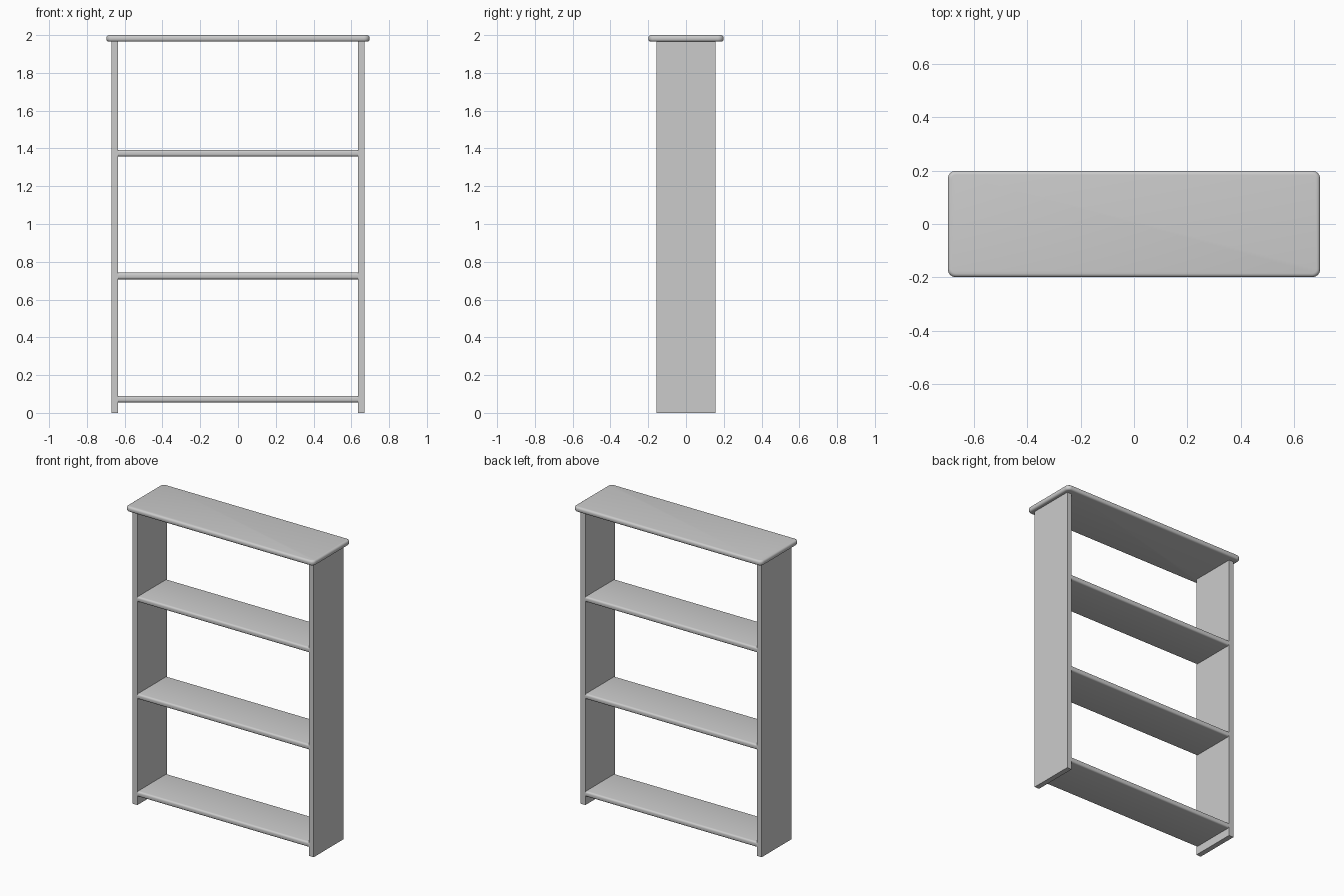
import bpy, bmesh

if "Cube" in bpy.data.objects:
    bpy.data.objects.remove(bpy.data.objects["Cube"])


def board(name, size, center, corner=0.0, rim=0.0, long_only=False):
    """Box board with optional rounded plan corners and rounded rim edges."""
    bm = bmesh.new()
    bmesh.ops.create_cube(bm, size=1)
    bmesh.ops.scale(bm, vec=size, verts=bm.verts)
    if corner:
        upright = [e for e in bm.edges
                   if abs(e.verts[0].co.z - e.verts[1].co.z) > 1e-4]
        bmesh.ops.bevel(bm, geom=upright, offset=corner, segments=6,
                        profile=0.5, affect='EDGES')
    if rim:
        edges = [e for e in bm.edges
                 if abs(e.verts[0].co.z - e.verts[1].co.z) < 1e-4]
        if long_only:
            edges = [e for e in edges
                     if abs(e.verts[0].co.x - e.verts[1].co.x) > 1e-4]
        bmesh.ops.bevel(bm, geom=edges, offset=rim, segments=4,
                        profile=0.5, affect='EDGES')
    bmesh.ops.recalc_face_normals(bm, faces=bm.faces)
    mesh = bpy.data.meshes.new(name)
    bm.to_mesh(mesh)
    bm.free()
    obj = bpy.data.objects.new(name, mesh)
    obj.location = center
    bpy.context.collection.objects.link(obj)
    bpy.ops.object.select_all(action='DESELECT')
    obj.select_set(True)
    bpy.context.view_layer.objects.active = obj
    bpy.ops.object.shade_smooth_by_angle()
    return obj


T = 0.035        # board thickness
DEPTH = 0.314    # depth of sides and shelves
INNER = 0.635    # half width between the sides

# Overhanging top with rounded corners and rim
board("top_board", (1.394, 0.398, T), (0, 0, 2 - T / 2), corner=0.03, rim=0.014)

# Upright side panels
for name, s in (("left_side", -1), ("right_side", 1)):
    height = 2 - T
    board(name, (T, DEPTH, height), (s * (INNER + T / 2), 0, height / 2))

# Shelves with rounded front and back edges
for i, z in enumerate((0.073, 0.725, 1.375)):
    board(f"shelf_{i + 1}", (2 * INNER, DEPTH, T), (0, 0, z),
          rim=0.012, long_only=True)
